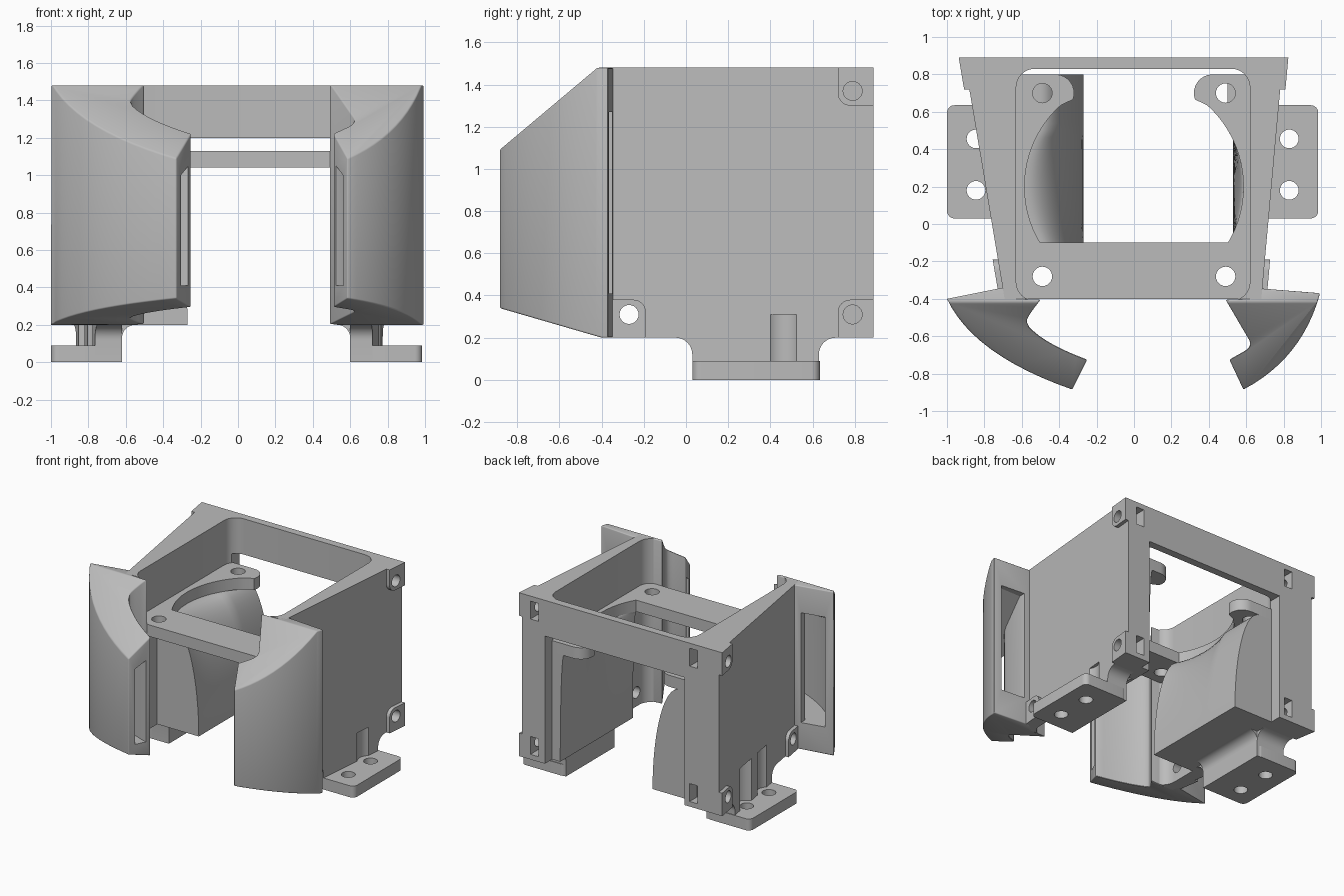
import bpy, bmesh
from math import sin, cos, pi, radians, sqrt
from mathutils import Vector

if "Cube" in bpy.data.objects:
    bpy.data.objects.remove(bpy.data.objects["Cube"], do_unlink=True)

grey = bpy.data.materials.new("plain_grey")
grey.use_nodes = True
grey.diffuse_color = (0.5, 0.5, 0.5, 1)
grey.node_tree.nodes["Principled BSDF"].inputs["Base Color"].default_value = (0.5, 0.5, 0.5, 1)


def finish(name, bm):
    bmesh.ops.recalc_face_normals(bm, faces=bm.faces)
    mesh = bpy.data.meshes.new(name)
    bm.to_mesh(mesh)
    bm.free()
    mesh.materials.append(grey)
    ob = bpy.data.objects.new(name, mesh)
    bpy.context.collection.objects.link(ob)
    return ob


def loft(name, rings, cuts=()):
    """Skin closed rings, cap both ends, trim with (point, normal) planes."""
    bm = bmesh.new()
    rows = [[bm.verts.new(p) for p in ring] for ring in rings]
    n = len(rows[0])
    for a, b in zip(rows, rows[1:]):
        for i in range(n):
            bm.faces.new((a[i], a[(i + 1) % n], b[(i + 1) % n], b[i]))
    bm.faces.new(rows[0])
    bm.faces.new(rows[-1])
    for point, normal in cuts:
        geom = bm.verts[:] + bm.edges[:] + bm.faces[:]
        bmesh.ops.bisect_plane(bm, geom=geom, plane_co=point, plane_no=normal, clear_outer=True)
        bmesh.ops.holes_fill(bm, edges=[e for e in bm.edges if e.is_boundary], sides=0)
    return finish(name, bm)


def prism(name, pts, lo, hi, axis="z", cuts=()):
    """Extrude a profile along an axis; lo and hi may depend on the profile point."""
    def place(u, v, w):
        w = w(u, v) if callable(w) else w
        return {"z": (u, v, w), "x": (w, u, v), "y": (u, w, v)}[axis]
    return loft(name, [[place(u, v, w) for u, v in pts] for w in (lo, hi)], cuts)


def arc(cx, cy, r, a0, a1, n=8):
    return [(cx + r * cos(radians(a0 + (a1 - a0) * i / n)),
             cy + r * sin(radians(a0 + (a1 - a0) * i / n))) for i in range(n + 1)]


def bezier(a, c, b, n=12):
    a, b, c = Vector(a), Vector(b), Vector(c)
    return [tuple(a * (1 - t) ** 2 + c * 2 * t * (1 - t) + b * t * t) for t in [i / n for i in range(n + 1)]]


def rect(x0, x1, y0, y1, r=0.0):
    if not r:
        return [(x0, y0), (x1, y0), (x1, y1), (x0, y1)]
    return (arc(x1 - r, y0 + r, r, -90, 0) + arc(x1 - r, y1 - r, r, 0, 90)
            + arc(x0 + r, y1 - r, r, 90, 180) + arc(x0 + r, y0 + r, r, 180, 270))


def rod(u, v, r, lo, hi, axis="z"):
    return prism("cutter", arc(u, v, r, 0, 345, 23), lo, hi, axis)


def apply(ob, kind, **props):
    mod = ob.modifiers.new(kind, kind)
    for key, value in props.items():
        setattr(mod, key, value)
    bpy.context.view_layer.objects.active = ob
    bpy.ops.object.modifier_apply(modifier=mod.name)


def carve(targets, cutters):
    for c in cutters:
        for t in targets:
            apply(t, "BOOLEAN", object=c, operation="DIFFERENCE", solver="EXACT")
    for c in cutters:
        bpy.data.objects.remove(c, do_unlink=True)


def wall(s, y):
    """Outer x of the slanted side wall."""
    return 0.735 + 0.09 * (y - 0.2) if s > 0 else -0.793 - 0.168 * (y - 0.2)


# Tapered housing with a rounded pocket and an open back
body = prism("housing", [(wall(-1, -0.4), -0.4), (wall(1, -0.4), -0.4),
                         (wall(1, 0.89), 0.89), (wall(-1, 0.89), 0.89)], 0.2, 1.48)
carve([body], [prism("cutter", rect(-0.63, 0.62, -0.41, 0.83, 0.1), 0, 2),
               prism("cutter", rect(-0.61, 0.6, 0.5, 1), 0, 1.2)])

# Fan shelf with rounded rear ears and a large round opening
half = [(0.63, 0.8)] + arc(0.42, 0.7, 0.1, 90, 200) + arc(0, 0.2, 0.585, 48, -30.8, 20)
shelf = prism("fan_shelf", [(-0.63, -0.4), (0.63, -0.4)] + half
              + [(-x, y) for x, y in reversed(half)], 1.04, 1.13)
carve([shelf], [rod(sx * 0.49, y, 0.052, 1, 1.2) for sx in (-1, 1) for y in (-0.28, 0.7)])


def duct_ring(s, y, toe):
    top = s * max(0.5, sqrt(max(0, 0.585 ** 2 - (y - 0.2) ** 2)))
    ring = [(top + (toe - top) * sin(a), y, 0.2 + 0.84 * cos(a))
            for a in [pi / 2 * i / 16 for i in range(17)]]
    return ring + [(s * 0.66, y, 0.2), (s * 0.66, y, 1.04)]


# Shapes that differ between the two sides
wings = {
    -1: [(-0.63, -0.4), (-0.7, -0.34)]
        + bezier((-1, -0.4), (-0.86, -0.7), (-0.33, -0.885))
        + bezier((-0.25, -0.725), (-0.48, -0.64), (-0.56, -0.55), 8)
        + bezier((-0.575, -0.52), (-0.575, -0.5), (-0.5, -0.405), 4),
    1: [(0.62, -0.4), (0.68, -0.345)]
       + bezier((0.995, -0.37), (0.9, -0.72), (0.585, -0.885))
       + [(0.51, -0.725)] + bezier((0.59, -0.68), (0.64, -0.65), (0.61, -0.61), 6) + [(0.49, -0.405)],
}
channels = {
    -1: [(-0.94, -0.3)] + bezier((-0.93, -0.42), (-0.8, -0.68), (-0.31, -0.835))
        + [(-0.2, -0.89), (-0.15, -0.82)]
        + bezier((-0.265, -0.76), (-0.52, -0.68), (-0.66, -0.53)) + [(-0.75, -0.4), (-0.75, -0.3)],
    1: [(0.93, -0.3)] + bezier((0.93, -0.4), (0.85, -0.68), (0.575, -0.835))
       + [(0.47, -0.885), (0.42, -0.8)]
       + bezier((0.53, -0.755), (0.66, -0.7), (0.68, -0.6)) + [(0.73, -0.4), (0.73, -0.3)],
}

for s, side in ((-1, "right"), (1, "left")):
    # Curved duct wall under the shelf
    toe = 0.53 if s > 0 else -0.27
    loft(side + "_duct", [duct_ring(s, -0.1 + 0.9 * i / 24, toe) for i in range(25)])

    # Swept nozzle, hollow from its back window to the slot in its tip
    wing = prism(side + "_nozzle", wings[s], 0.2, 1.48, cuts=[
        ((0, -0.42, 1.48), (0, -0.84, 1)), ((0, -0.4, 0.2), (0, -0.29, -1))])
    apply(wing, "BEVEL", width=0.02, segments=3, limit_method="ANGLE", angle_limit=radians(35))
    carve([wing], [prism("cutter", channels[s], 0.41, 1.27, cuts=[((0, -0.4, 1.27), (0, -0.62, 1))])])

    # Raised screw tabs, each with one rounded corner
    tabs = []
    for label, pts in (
            ("upper_rear", [(0.89, 1.48), (0.72, 1.48)] + arc(0.78, 1.36, 0.06, 180, 270) + [(0.89, 1.3)]),
            ("lower_rear", [(0.89, 0.2), (0.72, 0.2)] + arc(0.78, 0.32, 0.06, 180, 90) + [(0.89, 0.38)]),
            ("lower_front", [(-0.35, 0.2), (-0.19, 0.2)] + arc(-0.25, 0.32, 0.06, 0, 90) + [(-0.35, 0.38)])):
        tabs.append(prism(f"{side}_{label}_tab", pts, lambda y, z: wall(s, y) - s * 0.03,
                          lambda y, z: wall(s, y) + s * 0.028, "x"))
    carve([body] + tabs, [rod(0.79, 1.37, 0.045, s * 0.68, s * 1.1, "x"),
                          rod(0.79, 0.31, 0.045, s * 0.68, s * 1.1, "x"),
                          rod(-0.27, 0.31, 0.045, s * 0.5, s * 1.1, "x")])
    # Nut slots in the rear posts
    carve([body], [prism("cutter", rect(s * 0.69 - 0.035, s * 0.69 + 0.035, z - 0.07, z + 0.07),
                         0.74, 0.95, "y") for z in (1.37, 0.31)])

    # Foot: filleted column, inner fillet and drilled plate
    inner, outer, hole_x = (0.6, 0.985, 0.83) if s > 0 else (-0.62, -1, -0.845)
    column = prism(side + "_foot_column",
                   [(0.03, 0), (0.03, 0.12)] + arc(-0.05, 0.12, 0.08, 0, 90)
                   + [(-0.05, 0.22), (0.71, 0.22)] + arc(0.71, 0.12, 0.08, 90, 180) + [(0.63, 0)],
                   inner, lambda y, z: wall(s, y), "x")
    prism(side + "_foot_fillet", [(inner + s * 0.02, 0.12)]
          + [(inner - s * (0.07 - dx), z) for dx, z in arc(0, 0.13, 0.07, 0, 90)]
          + [(inner + s * 0.02, 0.2)], 0.03, 0.63, "y")
    plate = prism(side + "_foot_plate", rect(min(inner, outer), max(inner, outer), 0.03, 0.635, 0.04), 0, 0.09)
    carve([plate, column], [rod(hole_x, y, 0.05, -0.1, 0.12) for y in (0.18, 0.455)])
    carve([column, body], [rod(hole_x, y, 0.095, 0.09, 0.31 if s > 0 else 0.42) for y in (0.18, 0.455)])

# Smooth the curves and keep the edges sharp
bpy.ops.object.select_all(action="DESELECT")
for ob in bpy.context.collection.objects:
    if ob.type == "MESH" and grey.name in ob.data.materials:
        ob.select_set(True)
        bpy.context.view_layer.objects.active = ob
bpy.ops.object.shade_smooth_by_angle(angle=radians(30))
